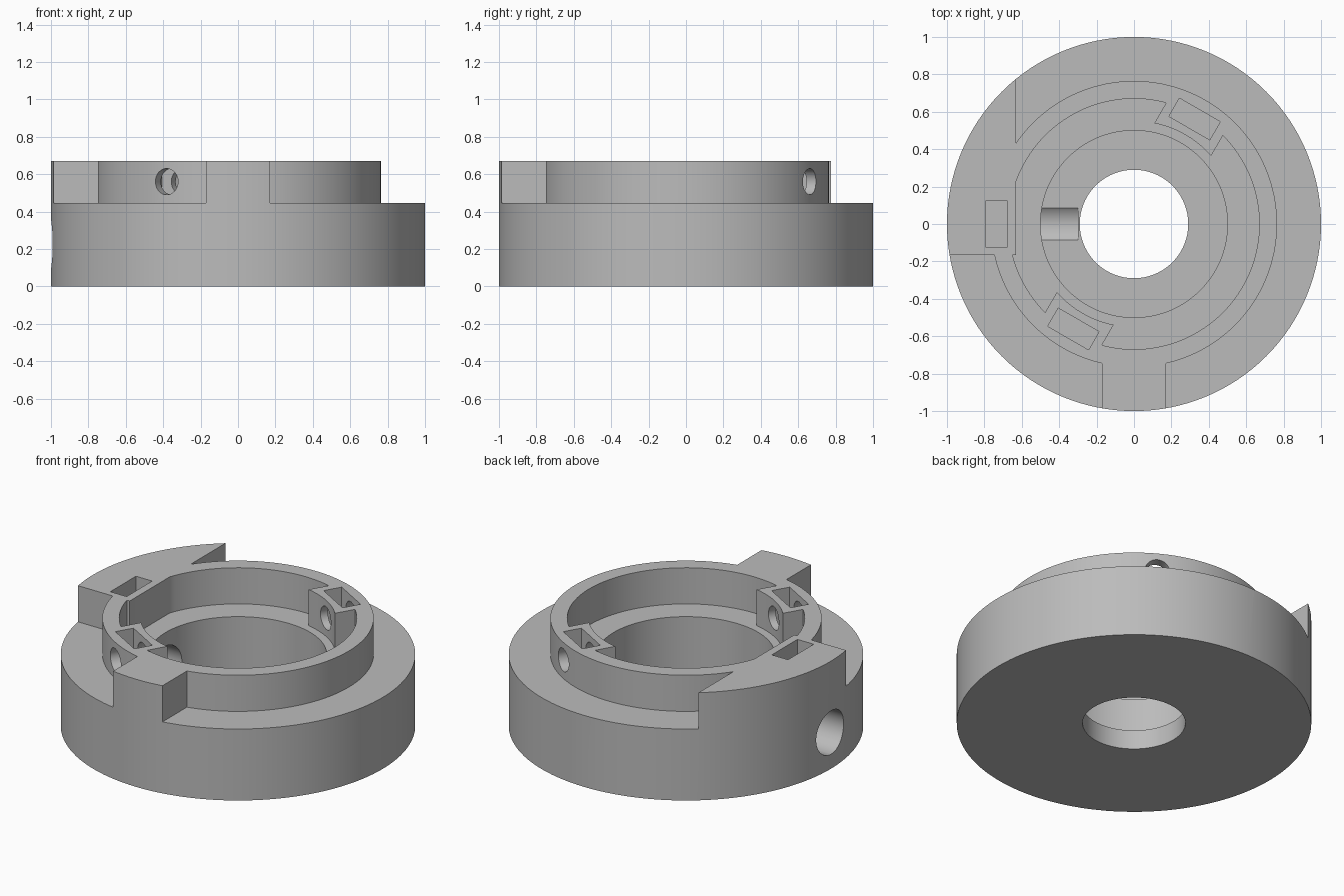
import bpy
from math import radians
from mathutils import Matrix, Vector

cube = bpy.data.objects.get("Cube")
if cube:
    bpy.data.objects.remove(cube, do_unlink=True)

TOP, DECK = 0.67, 0.445   # rim height and shoulder height
SEG = 128

grey = bpy.data.materials.new("plain grey")
grey.use_nodes = True
grey.diffuse_color = (0.5, 0.5, 0.5, 1)
grey.node_tree.nodes["Principled BSDF"].inputs["Base Color"].default_value = (0.5, 0.5, 0.5, 1)


def cylinder(name, r, z0, z1, seg=SEG):
    bpy.ops.mesh.primitive_cylinder_add(vertices=seg, radius=r, depth=z1 - z0,
                                        location=(0, 0, (z0 + z1) / 2))
    ob = bpy.context.object
    ob.name = name
    return ob


def box(name, x0, x1, y0, y1, z0, z1, angle=0):
    """Box given by its limits, then turned about the centre axis."""
    bpy.ops.mesh.primitive_cube_add(size=1)
    ob = bpy.context.object
    ob.name = name
    size = Matrix.Diagonal((x1 - x0, y1 - y0, z1 - z0, 1))
    place = Matrix.Translation(Vector((x0 + x1, y0 + y1, z0 + z1)) / 2)
    ob.data.transform(Matrix.Rotation(radians(angle), 4, "Z") @ place @ size)
    return ob


def radial_hole(name, r, x0, x1, z, angle, seg):
    """Round cutter lying along a radius of the body."""
    ob = cylinder(name, r, 0, 1, seg)
    ob.location = (0, 0, 0)
    ob.data.transform(Matrix.Rotation(radians(angle), 4, "Z")
                      @ Matrix.Translation(((x0 + x1) / 2, 0, z))
                      @ Matrix.Rotation(radians(90), 4, "Y")
                      @ Matrix.Diagonal((1, 1, x1 - x0, 1)))
    return ob


def cut(target, tool):
    """Subtract the tool from the target and discard the tool."""
    tool.hide_render = True
    mod = target.modifiers.new("cut", "BOOLEAN")
    mod.operation, mod.solver, mod.object = "DIFFERENCE", "EXACT", tool
    bpy.context.view_layer.objects.active = target
    bpy.ops.object.modifier_apply(modifier=mod.name)
    bpy.data.objects.remove(tool, do_unlink=True)


def side_block():
    return box("side_block", -1.3, -0.63, -0.165, 1.3, 0.3, 1.2)


# Solid blank
body = cylinder("collar_body", 1, 0, TOP)

# Shoulder around the raised rim, leaving the side block and front tab standing
shoulder = cylinder("shoulder_cutter", 1.2, DECK, 1)
cut(shoulder, cylinder("rim_core", 0.765, 0.3, 1.2))
cut(shoulder, side_block())
cut(shoulder, box("front_tab", -0.17, 0.17, -1.3, -0.5, 0.3, 1.2))
cut(body, shoulder)

# Upper bore, leaving two inner bosses and the flat of the side block
bore = cylinder("upper_bore_cutter", 0.67, DECK, 1)
cut(bore, side_block())
for angle in (60, 240):
    boss = box("boss", 0.3, 0.9, -0.175, 0.175, 0.3, 1.2, angle)
    cut(boss, cylinder("boss_face", 0.55, 0.2, 1.3))
    cut(bore, boss)
cut(body, bore)

# Stepped lower bore
cut(body, cylinder("middle_bore", 0.5, 0.12, 1))
cut(body, cylinder("bottom_hole", 0.29, -0.1, 0.3))

# Nut pockets and small screw holes
for angle, radius in ((60, 0.648), (180, 0.735), (240, 0.648)):
    cut(body, box("nut_pocket", radius - 0.056, radius + 0.056,
                  -0.126, 0.126, DECK + 0.004, 1, angle))
for angle in (60, 240):
    cut(body, radial_hole("screw_hole", 0.07, 0.4, 0.9, 0.56, angle, 32))

# Large hole through the side wall
cut(body, radial_hole("side_hole", 0.135, 0.3, 1.2, 0.225, 180, 48))

# Finish
body.data.materials.clear()
body.data.materials.append(grey)
bpy.ops.object.select_all(action="DESELECT")
body.select_set(True)
bpy.context.view_layer.objects.active = body
bpy.ops.object.shade_smooth_by_angle(angle=radians(25))
